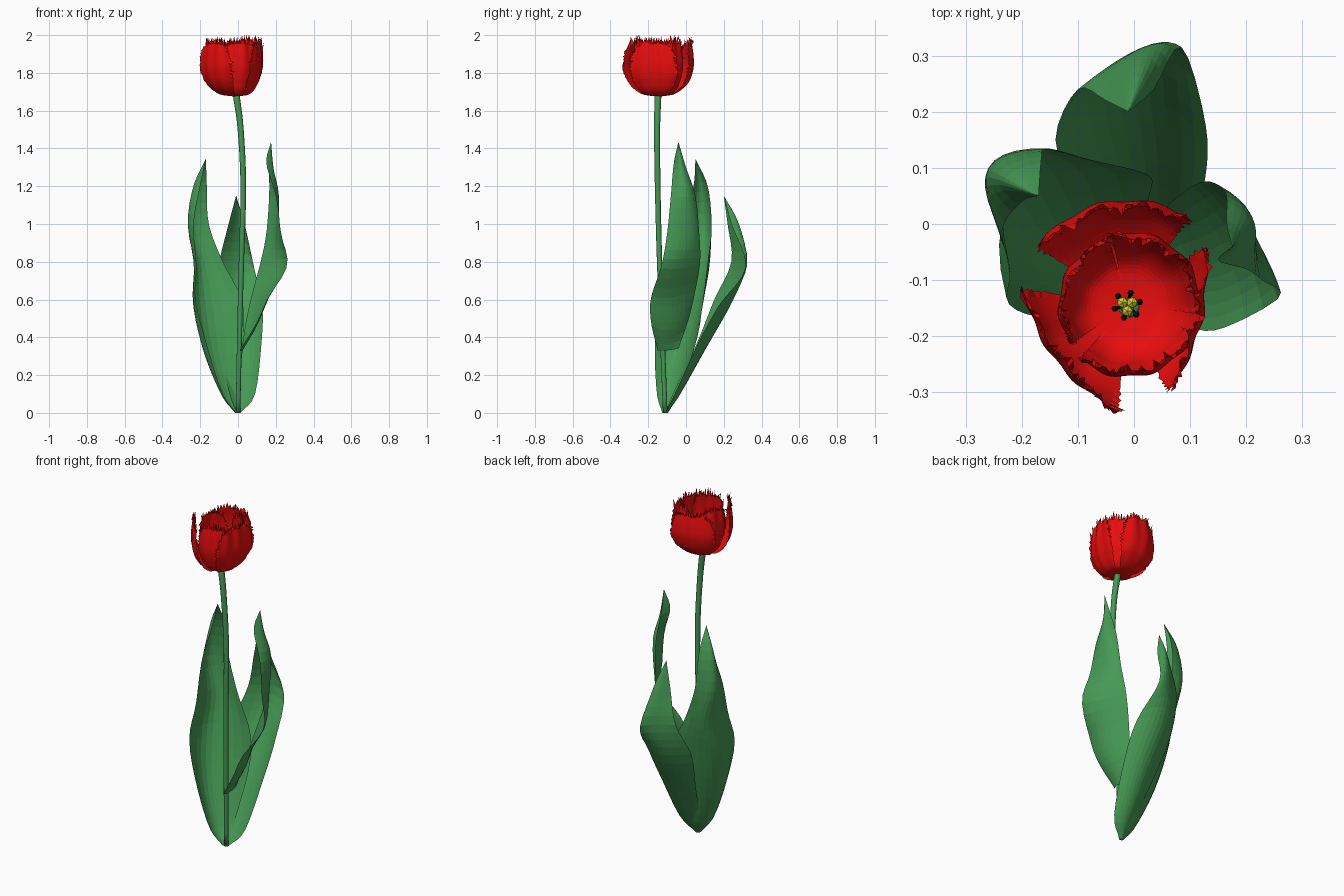
import bpy, bmesh, math, random
from mathutils import Vector

if "Cube" in bpy.data.objects:
    bpy.data.objects.remove(bpy.data.objects["Cube"])

random.seed(4)
CX, CY = -0.012, -0.145      # flower axis


def material(name, rgb):
    m = bpy.data.materials.new(name)
    m.diffuse_color = (*rgb, 1)
    m.use_nodes = True
    m.node_tree.nodes["Principled BSDF"].inputs["Base Color"].default_value = m.diffuse_color
    return m


GREEN = material("leaf_green", (0.06, 0.32, 0.09))
RED = material("petal_red", (0.82, 0.004, 0.004))
YELLOW = material("pistil_yellow", (0.7, 0.65, 0.03))
BLACK = material("anther_black", (0.01, 0.01, 0.012))


def grid_object(name, rows, mat):
    """Skin a list of equally long point rows with quads."""
    bm = bmesh.new()
    vs = [[bm.verts.new(p) for p in row] for row in rows]
    for a, b in zip(vs, vs[1:]):
        for i in range(len(a) - 1):
            bm.faces.new((a[i], a[i + 1], b[i + 1], b[i]))
    bmesh.ops.remove_doubles(bm, verts=bm.verts, dist=1e-5)
    me = bpy.data.meshes.new(name)
    bm.to_mesh(me)
    bm.free()
    ob = bpy.data.objects.new(name, me)
    me.materials.append(mat)
    bpy.context.collection.objects.link(ob)
    return ob


def spline(pts, t):
    """Catmull-Rom through pts, t in 0..1."""
    n = len(pts) - 1
    i = min(int(t * n), n - 1)
    f = t * n - i
    p1, p2 = pts[i], pts[i + 1]
    p0 = pts[i - 1] if i else p1 * 2 - p2
    p3 = pts[i + 2] if i + 2 <= n else p2 * 2 - p1
    return (p1 * 2 + (p2 - p0) * f + (p0 * 2 - p1 * 5 + p2 * 4 - p3) * f * f
            + (p1 * 3 - p0 - p2 * 3 + p3) * f ** 3) / 2


def leaf(name, stations, tip):
    """Each station is edge, midrib, edge; the blade is a parabola across them."""
    rails = [[Vector(s[k]) for s in stations] + [Vector(tip)] for k in range(3)]
    rows = []
    for j in range(25):
        a, m, b = (spline(r, j / 24) for r in rails)
        rows.append([a * (1 - u) * (1 - 2 * u) + m * 4 * u * (1 - u) + b * u * (2 * u - 1)
                     for u in (i / 10 for i in range(11))])
    return grid_object(name, rows, GREEN)


# Leaves
leaf("left_leaf", [
    ((-0.01, -0.125, 0), (-0.015, -0.11, 0), (0, -0.095, 0)),
    ((-0.085, -0.155, .11), (-0.08, -0.08, .1), (0, -0.03, .12)),
    ((-0.17, -0.165, .38), (-0.16, -0.02, .33), (0.03, 0.06, .40)),
    ((-0.225, -0.14, .60), (-0.20, 0.045, .57), (0.02, 0.09, .60)),
    ((-0.22, -0.085, .78), (-0.215, 0.095, .79), (-0.08, 0.115, .80)),
    ((-0.235, -0.01, 1.0), (-0.26, 0.10, 1.0), (-0.155, 0.135, 1.0)),
    ((-0.20, 0.04, 1.2), (-0.235, 0.085, 1.2), (-0.165, 0.115, 1.2))], (-0.17, 0.05, 1.345))

leaf("back_leaf", [
    ((-0.01, -0.11, 0), (0, -0.10, 0), (0.012, -0.11, 0)),
    ((-0.05, -0.06, .12), (0.02, -0.03, .1), (0.09, -0.06, .1)),
    ((-0.10, 0.05, .35), (0.02, 0.105, .34), (0.125, 0.07, .38)),
    ((-0.14, 0.15, .60), (0.0, 0.25, .60), (0.128, 0.175, .57)),
    ((-0.10, 0.24, .80), (0.015, 0.315, .80), (0.085, 0.315, .77)),
    ((-0.05, 0.22, 1.0), (0.01, 0.28, 1.0), (0.035, 0.24, 1.0))], (-0.01, 0.20, 1.15))

leaf("right_leaf", [
    ((0.01, -0.15, .33), (0.025, -0.11, .33), (0.02, -0.04, .34)),
    ((0.10, -0.185, .48), (0.09, -0.08, .455), (0.045, 0.015, .50)),
    ((0.16, -0.185, .61), (0.145, -0.07, .605), (0.08, 0.05, .65)),
    ((0.26, -0.13, .78), (0.21, -0.03, .78), (0.12, 0.075, .80)),
    ((0.228, -0.10, .95), (0.20, 0.01, .95), (0.15, 0.07, .95)),
    ((0.20, -0.08, 1.15), (0.215, 0, 1.15), (0.165, 0.05, 1.15)),
    ((0.15, -0.065, 1.32), (0.187, -0.03, 1.3), (0.165, 0, 1.3))], (0.175, -0.04, 1.435))


def tube(name, pts, radii, mat, sides=12, steps=24):
    """Swept tube with closed ends along a mostly vertical path."""
    pts = [Vector(p) for p in pts]
    rv = [Vector((r, 0, 0)) for r in radii]
    rows = []
    for j in range(steps + 1):
        c, r = spline(pts, j / steps), spline(rv, j / steps).x
        d = spline(pts, min(1, j / steps + .01)) - spline(pts, max(0, j / steps - .01))
        x = Vector((0, 1, 0)).cross(d).normalized()
        y = d.normalized().cross(x)
        ring = [c + (x * math.cos(a) + y * math.sin(a)) * r
                for a in (2 * math.pi * i / sides for i in range(sides + 1))]
        if j == 0:
            rows.append([c.lerp(p, .05) for p in ring])
        rows.append(ring)
    rows.append([c.lerp(p, .05) for p in ring])
    return grid_object(name, rows, mat)


# Stem
stem = tube("stem", [(0, -0.11, 0), (0.008, -0.125, .4), (0.018, -0.14, .8), (0.028, -0.15, 1.2),
                     (0.014, -0.153, 1.5), (-0.01, -0.148, 1.69)],
            [.012, .013, .014, .015, .016, .018], GREEN)
for p in stem.data.polygons:
    p.use_smooth = True

# Petals: cup profile of (radius, height), fringed along sides and rim
CUP = [Vector(p) for p in ((.012, 1.675), (.085, 1.69), (.143, 1.745), (.168, 1.82),
                           (.168, 1.89), (.157, 1.965))]
ROWS, COLS = 36, 28


def petal(name, angle, scale, half, flare):
    """scale sets the midline radius, flare bends the side edges outward."""
    rows = []
    for j in range(ROWS + 1):
        v = j / ROWS
        row = []
        side = [random.uniform(.02, .14) * (j % 2) * min(1, max(0, v - .3) * 3) for _ in "ab"]
        for i in range(COLS + 1):
            u = 2 * i / COLS - 1
            c = spline(CUP, v)
            r = c.x * (1 + (scale - 1) * min(1, v * 2.5))
            r += flare * abs(u) ** 2.5 * min(1, v * 1.8) + .004 * math.sin(u * 9 + angle) * v
            z = c.y - .04 * abs(u) ** 4 * v ** 3
            w = u * half * (1.1 - .22 * v ** 3)
            if i in (0, COLS):
                w *= 1 + side[i == 0]
                r += random.uniform(-.005, .008) * v
            if j == ROWS:                      # rim spikes
                z += random.uniform(.008, .038) if i % 2 else random.uniform(-.014, 0)
                r += random.uniform(-.012, .012)
            a = math.radians(angle + w)
            row.append((CX + r * math.cos(a), CY + r * math.sin(a), z))
        rows.append(row)
    return grid_object(name, rows, RED)


for k, spec in enumerate([(101, 1.10, 42, .004), (218, .95, 43, .026), (346, .80, 47, .034)]):
    petal(f"outer_petal_{k + 1}", *spec)
for k, spec in enumerate([(48, .78, 50, -.004), (160, .72, 50, .0), (283, .75, 50, .0)]):
    petal(f"inner_petal_{k + 1}", *spec)

# Pistil with three-lobed stigma, and six stamens
tube("pistil", [(CX, CY, 1.68), (CX, CY, 1.74), (CX, CY, 1.785)], [.012, .014, .01], YELLOW, 8, 6)
for k in range(3):
    a = math.radians(30 + 120 * k)
    bpy.ops.mesh.primitive_ico_sphere_add(
        subdivisions=1, radius=.011,
        location=(CX + .01 * math.cos(a), CY + .01 * math.sin(a), 1.79))
    bpy.context.object.name = f"stigma_{k + 1}"
    bpy.context.object.data.materials.append(YELLOW)
for k in range(6):
    a = math.radians(15 + 60 * k)

    def at(r, z):
        return (CX + r * math.cos(a), CY + r * math.sin(a), z)
    tube(f"filament_{k + 1}", [at(.012, 1.68), at(.018, 1.71), at(.022, 1.735)], [.003] * 3, BLACK, 6, 3)
    tube(f"anther_{k + 1}", [at(.022, 1.73), at(.023, 1.75), at(.024, 1.775)],
         [.003, .006, .002], BLACK, 6, 4)
